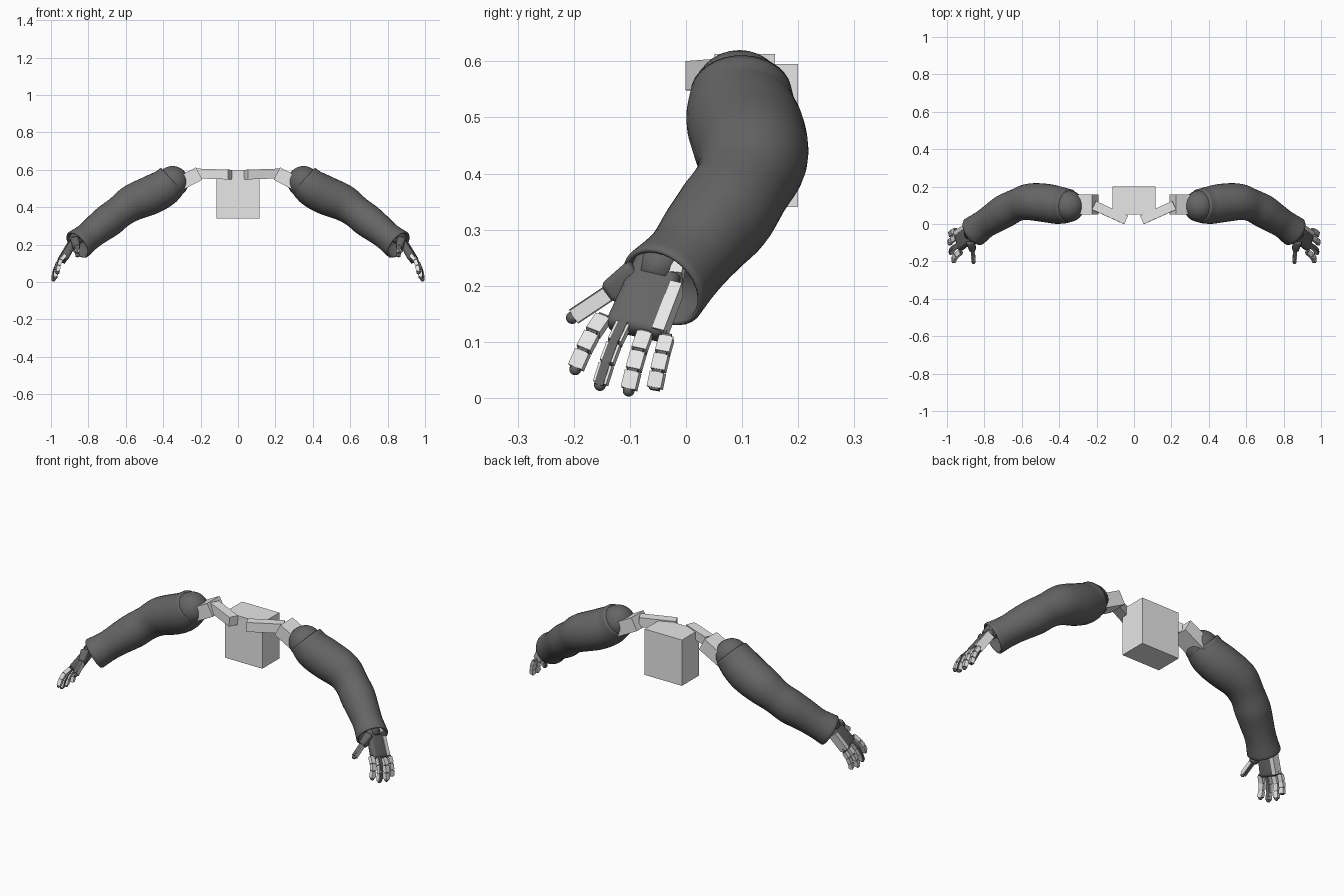
import bpy, bmesh, math
from mathutils import Vector, Matrix

V = Vector
if "Cube" in bpy.data.objects:
    bpy.data.objects.remove(bpy.data.objects["Cube"])


def material(name, value):
    m = bpy.data.materials.new(name)
    m.use_nodes = True
    color = (value, value, value, 1)
    m.diffuse_color = color
    bsdf = next(n for n in m.node_tree.nodes if n.type == 'BSDF_PRINCIPLED')
    bsdf.inputs["Base Color"].default_value = color
    return m


PALE = material("pale grey", 0.8)
DARK = material("dark grey", 0.13)


def finish(name, bm, mat, smooth=False, mirror=True, bevel=0):
    bmesh.ops.recalc_face_normals(bm, faces=bm.faces)
    mesh = bpy.data.meshes.new(name)
    bm.to_mesh(mesh)
    bm.free()
    ob = bpy.data.objects.new(name, mesh)
    bpy.context.collection.objects.link(ob)
    mesh.materials.append(mat)
    for p in mesh.polygons:
        p.use_smooth = smooth
    if bevel:
        mod = ob.modifiers.new("Bevel", 'BEVEL')
        mod.width, mod.segments = bevel, 4
    if mirror:
        mod = ob.modifiers.new("Mirror", 'MIRROR')
        mod.use_mirror_merge = False
    return ob


def frame(axis, hint):
    """Rotation whose z follows axis and x leans towards hint."""
    z = axis.normalized()
    x = (hint - z * hint.dot(z)).normalized()
    return Matrix((x, z.cross(x), z)).transposed().to_4x4()


def bar(name, p, q, width, depth, hint, mat=PALE, taper=1, **kw):
    """Box running from p to q."""
    bm = bmesh.new()
    bmesh.ops.create_cube(bm, size=1)
    for v in bm.verts:
        if v.co.z < 0:
            v.co.x *= taper
            v.co.y *= taper
    size = Matrix.Diagonal((width, depth, (q - p).length, 1))
    bm.transform(Matrix.Translation((p + q) / 2) @ frame(q - p, hint) @ size)
    return finish(name, bm, mat, **kw)


def ball(name, centre, radius, mat=DARK):
    bm = bmesh.new()
    bmesh.ops.create_uvsphere(bm, u_segments=24, v_segments=16, radius=radius)
    bm.transform(Matrix.Translation(centre))
    return finish(name, bm, mat, smooth=True)


def tube(name, rings, mat=DARK, sides=32):
    """Skin a list of (centre, axis, radius) rings."""
    bm = bmesh.new()
    loops = []
    for c, axis, r in rings:
        m = frame(axis, V((0, 1, 0.2)))
        angles = [2 * math.pi * i / sides for i in range(sides)]
        loops.append([bm.verts.new(c + m @ V((r * math.cos(a), r * math.sin(a), 0)))
                      for a in angles])
    for a, b in zip(loops, loops[1:]):
        for i in range(sides):
            j = (i + 1) % sides
            bm.faces.new((a[i], a[j], b[j], b[i]))
    bm.faces.new(loops[0])
    bm.faces.new(loops[-1])
    return finish(name, bm, mat, smooth=True)


def spline(keys, steps=6):
    """Smooth path through 4D keys (x, y, z, radius)."""
    pts = [2 * keys[0] - keys[1]] + keys + [2 * keys[-1] - keys[-2]]
    out = []
    for a, b, c, d in zip(pts, pts[1:], pts[2:], pts[3:]):
        for s in range(steps):
            t = s / steps
            out.append(0.5 * (2 * b + (c - a) * t + (2 * a - 5 * b + 4 * c - d) * t ** 2
                              + (3 * b - a - 3 * c + d) * t ** 3))
    return out + [keys[-1]]


# Chest block
bar("chest", V((0, 0.125, 0.34)), V((0, 0.125, 0.595)), 0.23, 0.15, V((1, 0, 0)), mirror=False)

# Collar bones and shoulder blocks
bar("collar_bone", V((0.043, 0.022, 0.574)), V((0.215, 0.1, 0.58)), 0.05, 0.052, V((0, 1, 0)))
bar("shoulder_block", V((0.208, 0.105, 0.58)), V((0.34, 0.105, 0.51)), 0.108, 0.074, V((0, 1, 0)))
ball("shoulder_cap", V((0.35, 0.095, 0.535)), 0.085)

# Sleeve with rolled cuff and inner lining
keys = [V(k) for k in (
    (0.35, 0.098, 0.545, 0.09), (0.40, 0.1, 0.50, 0.1), (0.47, 0.112, 0.463, 0.103),
    (0.56, 0.118, 0.425, 0.098), (0.63, 0.1, 0.377, 0.087), (0.69, 0.07, 0.33, 0.089),
    (0.745, 0.035, 0.288, 0.083), (0.80, 0.0, 0.243, 0.077), (0.855, -0.04, 0.2, 0.083))]
path = spline(keys)
rings = []
for i, k in enumerate(path):
    axis = (path[min(i + 1, len(path) - 1)] - path[max(i - 1, 0)]).to_3d()
    rings.append((k.to_3d(), axis, k.w))
end, axis, radius = rings[-1]
axis = axis.normalized()
for step, shrink in ((0.005, 0.003), (0.006, 0.007), (0.003, 0.011), (-0.05, 0.014)):
    rings.append((end + axis * step, axis, radius - shrink))
tube("sleeve", rings)

# Palm and wrist
wrist, knuckles = V((0.862, -0.046, 0.245)), V((0.94, -0.092, 0.115))
along = (knuckles - wrist).normalized()
across = V((0.03, 0.12, -0.035)).normalized()
outward = along.cross(across).normalized()
tube("wrist", [(V((0.79, 0.0, 0.27)), along, 0.035), (V((0.85, -0.042, 0.245)), along, 0.042),
               (wrist + along * 0.04, along, 0.03)])
bar("palm", wrist - along * 0.02, knuckles, 0.112, 0.046, across, DARK, 0.75,
    smooth=True, bevel=0.018)
side = across * 0.048
bar("hand_edge_plate", wrist + along * 0.045 + side * 0.95, knuckles - along * 0.01 + side * 0.9,
    0.022, 0.045, across)
bar("wrist_plate", wrist - along * 0.04 + side * 0.6, wrist + along * 0.025 + side * 0.8,
    0.022, 0.04, across)


def finger(name, root, tip, width, bulge, core_depth=0.016, dark_tip=True):
    """Dark core with a row of pale segments."""
    stops = [root.lerp(tip, t) + outward * bulge * math.sin(math.pi * t)
             for t in (0, 0.37, 0.7, 1)]
    direction = (stops[-1] - stops[-2]).normalized()
    for n, (a, b) in enumerate(zip(stops, stops[1:]), 1):
        gap = (b - a).normalized() * 0.002
        bar(f"{name}_segment_{n}", a + gap, b - gap, width, 0.02, across)
        bar(f"{name}_core_{n}", a - gap * 2, b + gap, width * 0.65, core_depth, across, DARK)
    if dark_tip:
        ball(f"{name}_tip", tip + direction * 0.001, 0.0105)


finger("index", V((0.925, -0.148, 0.142)), V((0.965, -0.197, 0.052)), 0.027, 0.012)
finger("middle", V((0.94, -0.112, 0.13)), V((0.978, -0.153, 0.024)), 0.025, 0.012, 0.024)
finger("ring", V((0.95, -0.073, 0.115)), V((0.986, -0.102, 0.014)), 0.027, 0.01)
finger("little", V((0.953, -0.034, 0.108)), V((0.982, -0.056, 0.016)), 0.026, 0.008,
       dark_tip=False)

# Thumb
root, joint, tip = V((0.875, -0.085, 0.225)), V((0.862, -0.14, 0.185)), V((0.858, -0.2, 0.145))
flat = V((0, 0.6, -0.8))
bar("thumb_base", root, joint, 0.042, 0.036, flat, DARK, 1.3, smooth=True, bevel=0.012)
bar("thumb_segment", joint, tip, 0.026, 0.022, flat)
bar("thumb_core", joint, tip, 0.03, 0.014, flat, DARK)
ball("thumb_tip", tip + V((0, -0.003, -0.002)), 0.011)
